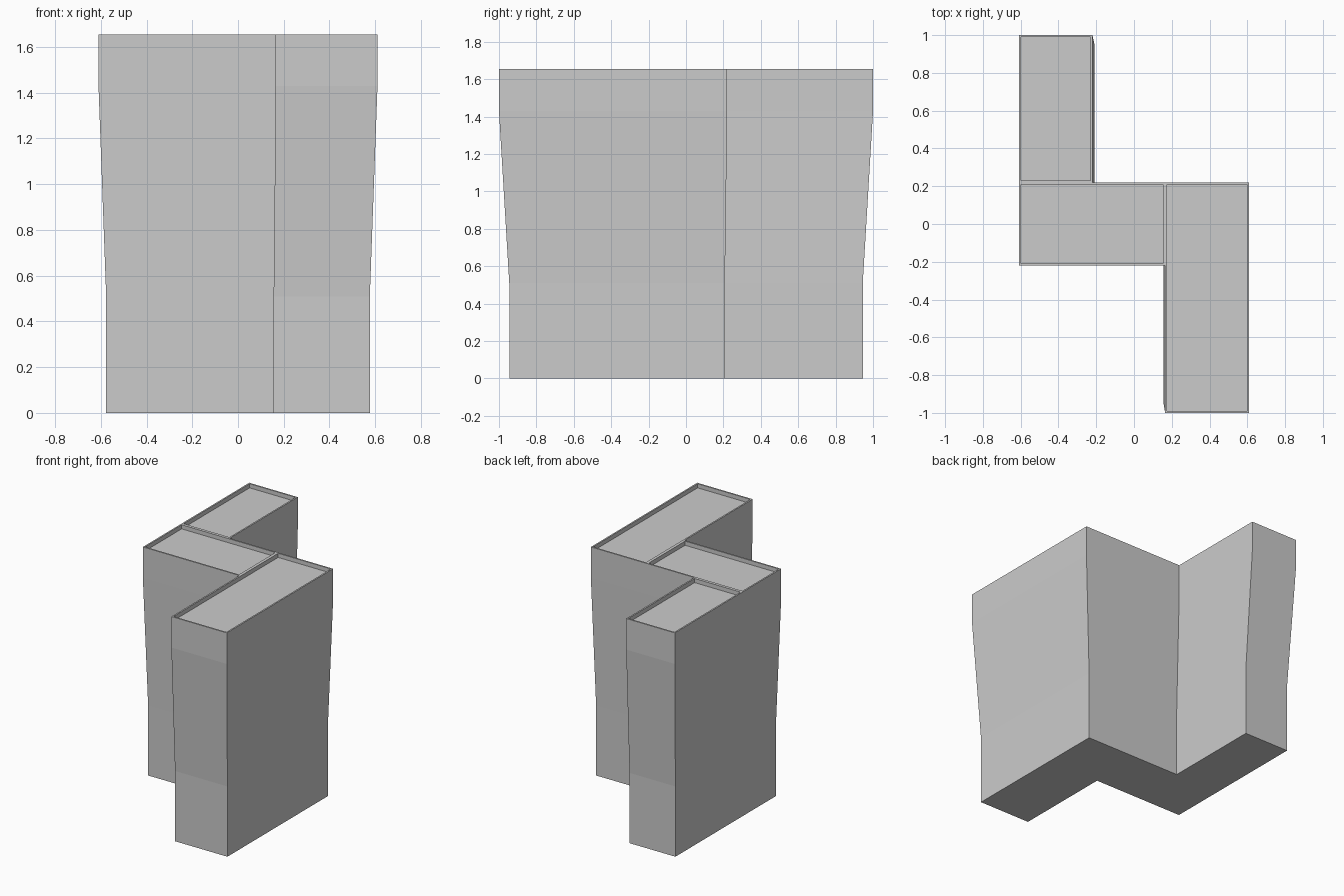
import bpy, bmesh

if "Cube" in bpy.data.objects:
    bpy.data.objects.remove(bpy.data.objects["Cube"])

# Z-shaped footprint at the rim, counter-clockwise from above
outline = [(-.61, 1), (-.61, .22), (-.61, -.22), (.165, -.22), (.165, -1),
           (.61, -1), (.61, .22), (.165, .22), (-.22, .22), (-.22, 1)]
# Height and footprint scale: straight foot, flared middle, straight collar
levels = [(0, .945), (.51, .945), (1.43, 1), (1.655, 1)]
# Three top compartments as corners of the outline
cells = [(0, 1, 8, 9), (1, 2, 3, 7, 8), (3, 4, 5, 6, 7)]

bm = bmesh.new()
rings = [[bm.verts.new((x * s, y * s, z)) for x, y in outline] for z, s in levels]

# Outer walls and base
n = len(outline)
for lo, hi in zip(rings, rings[1:]):
    for i in range(n):
        j = (i + 1) % n
        bm.faces.new((lo[i], lo[j], hi[j], hi[i]))
for c in cells:
    bm.faces.new([rings[0][i] for i in reversed(c)])

# Thin rims and shallow recessed trays
tops = [bm.faces.new([rings[-1][i] for i in c]) for c in cells]
bm.normal_update()
bmesh.ops.inset_individual(bm, faces=tops, thickness=.011, use_even_offset=True)
bm.normal_update()
bmesh.ops.inset_individual(bm, faces=tops, thickness=0, depth=-.03)
bm.normal_update()

mesh = bpy.data.meshes.new("zigzag_planter")
bm.to_mesh(mesh)
bm.free()
bpy.context.collection.objects.link(bpy.data.objects.new("zigzag_planter", mesh))
